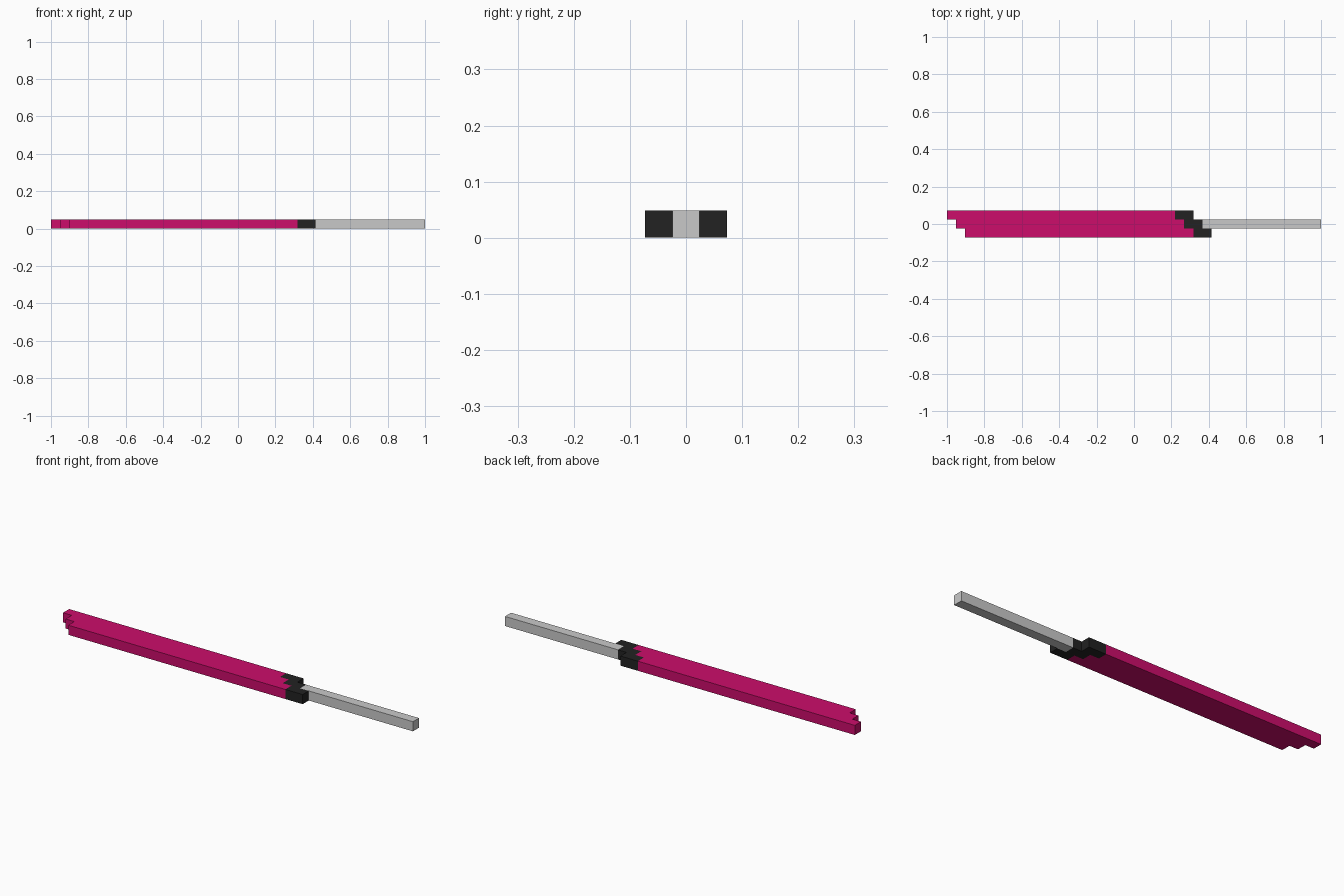
import bpy, bmesh

if "Cube" in bpy.data.objects:
    bpy.data.objects.remove(bpy.data.objects["Cube"])

U = 2 / 41          # one cell of the 41 x 3 x 1 grid


def material(name, rgb):
    m = bpy.data.materials.new(name)
    m.diffuse_color = (*rgb, 1)
    m.use_nodes = True
    m.node_tree.nodes["Principled BSDF"].inputs["Base Color"].default_value = m.diffuse_color
    return m


def stepped_bar(name, start, length, rows, mat):
    """Extrude a bar of equal rows (back to front), each shifted one cell along x."""
    left, right = [], []
    for i, row in enumerate(rows):
        for y in (1.5 - row, 0.5 - row):
            left.append((start + i, y))
            right.append((start + i + length, y))
    bm = bmesh.new()
    outline = [bm.verts.new((x * U - 1, y * U, 0)) for x, y in left + right[::-1]]
    base = bm.faces.new(outline)
    top = bmesh.ops.extrude_face_region(bm, geom=[base])["geom"]
    bmesh.ops.translate(bm, vec=(0, 0, U),
                        verts=[g for g in top if isinstance(g, bmesh.types.BMVert)])
    bmesh.ops.recalc_face_normals(bm, faces=bm.faces)
    mesh = bpy.data.meshes.new(name)
    bm.to_mesh(mesh)
    bm.free()
    mesh.materials.append(mat)
    obj = bpy.data.objects.new(name, mesh)
    bpy.context.collection.objects.link(obj)


pink = material("pink", (0.604, 0.004, 0.147))
black = material("black", (0.016, 0.016, 0.016))
grey = material("light grey", (0.584, 0.584, 0.584))

# Long blade, slanted guard, and the handle in the middle row
stepped_bar("blade", 0, 25, (0, 1, 2), pink)
stepped_bar("guard", 25, 2, (0, 1, 2), black)
stepped_bar("handle", 28, 13, (1,), grey)
